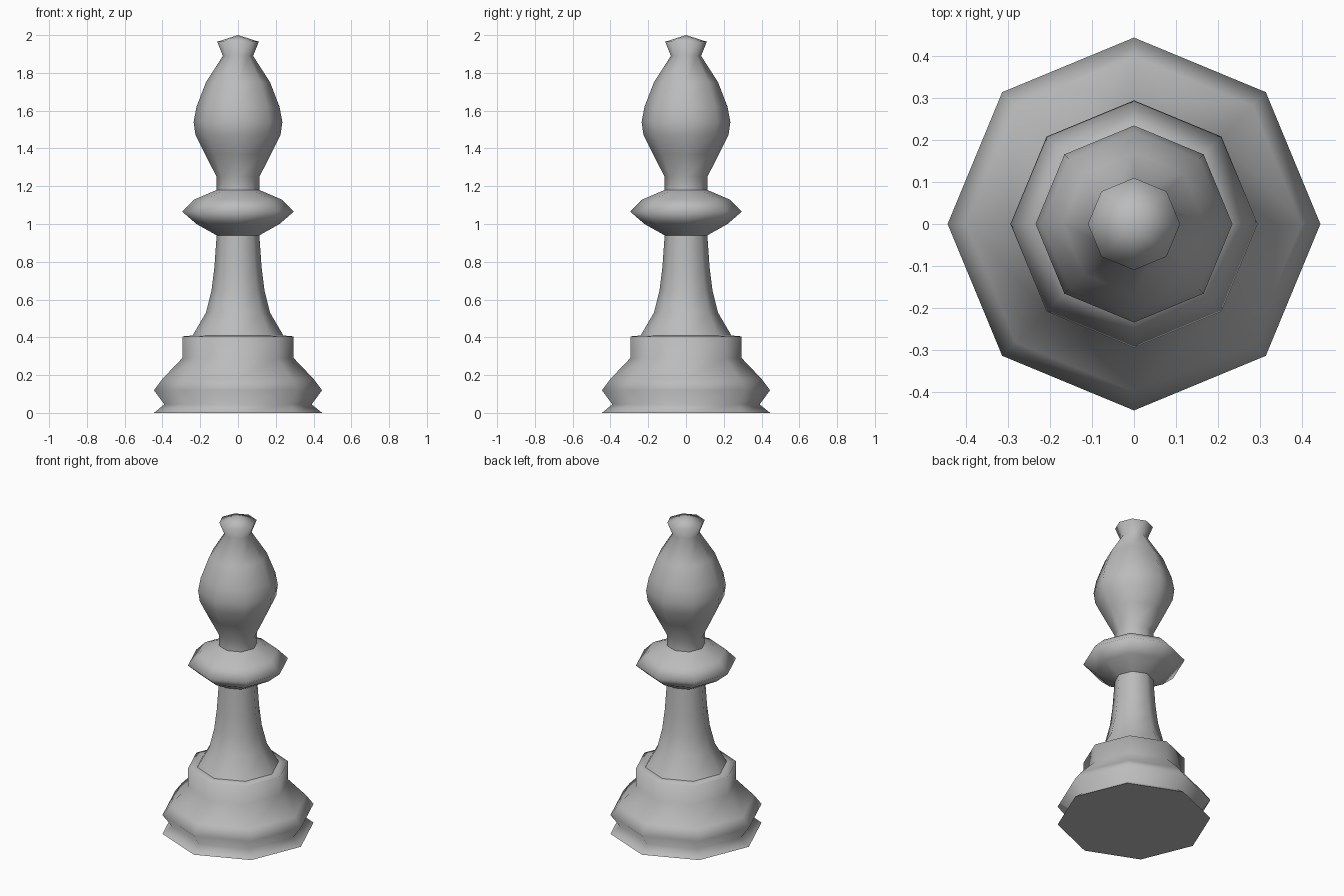
import bpy, bmesh, math

cube = bpy.data.objects.get("Cube")
if cube:
    bpy.data.objects.remove(cube, do_unlink=True)

SIDES = 8

grey = bpy.data.materials.new("plain grey")
grey.use_nodes = True
colour = (0.5, 0.5, 0.5, 1)
grey.diffuse_color = colour
grey.node_tree.nodes["Principled BSDF"].inputs["Base Color"].default_value = colour


def lathe(name, profile):
    """Turn a (radius, height) profile about z, closing both ends."""
    bm = bmesh.new()
    rings = []
    for r, z in profile:
        if r == 0:
            rings.append([bm.verts.new((0, 0, z))] * SIDES)
        else:
            rings.append([bm.verts.new((r * math.cos(math.tau * i / SIDES),
                                        r * math.sin(math.tau * i / SIDES), z))
                          for i in range(SIDES)])
    for low, high in zip(rings, rings[1:]):
        for i in range(SIDES):
            j = (i + 1) % SIDES
            corners = dict.fromkeys((low[i], low[j], high[j], high[i]))
            bm.faces.new(list(corners)).smooth = True
    for ring in (rings[0], rings[-1]):
        if ring[0] is not ring[1]:
            bm.faces.new(ring)
    bmesh.ops.recalc_face_normals(bm, faces=bm.faces)
    mesh = bpy.data.meshes.new(name)
    bm.to_mesh(mesh)
    bm.free()
    mesh.materials.append(grey)
    obj = bpy.data.objects.new(name, mesh)
    bpy.context.collection.objects.link(obj)
    return obj


# Foot plate, rounded base and upright rim
lathe("base", [(0.445, 0), (0.39, 0.045), (0.445, 0.12), (0.4, 0.18),
               (0.295, 0.29), (0.295, 0.405), (0.24, 0.41)])
# Flared stem
lathe("stem", [(0.24, 0.41), (0.17, 0.53), (0.14, 0.65), (0.125, 0.77), (0.113, 0.94)])
# Double-bevelled collar
lathe("collar", [(0.113, 0.94), (0.22, 1.0), (0.295, 1.065), (0.23, 1.13), (0.113, 1.18)])
# Neck, bulb-shaped head and small finial
lathe("head", [(0.113, 1.18), (0.113, 1.25), (0.175, 1.37), (0.225, 1.47),
               (0.235, 1.54), (0.22, 1.62), (0.17, 1.75), (0.08, 1.89),
               (0.11, 1.965), (0, 2)])
